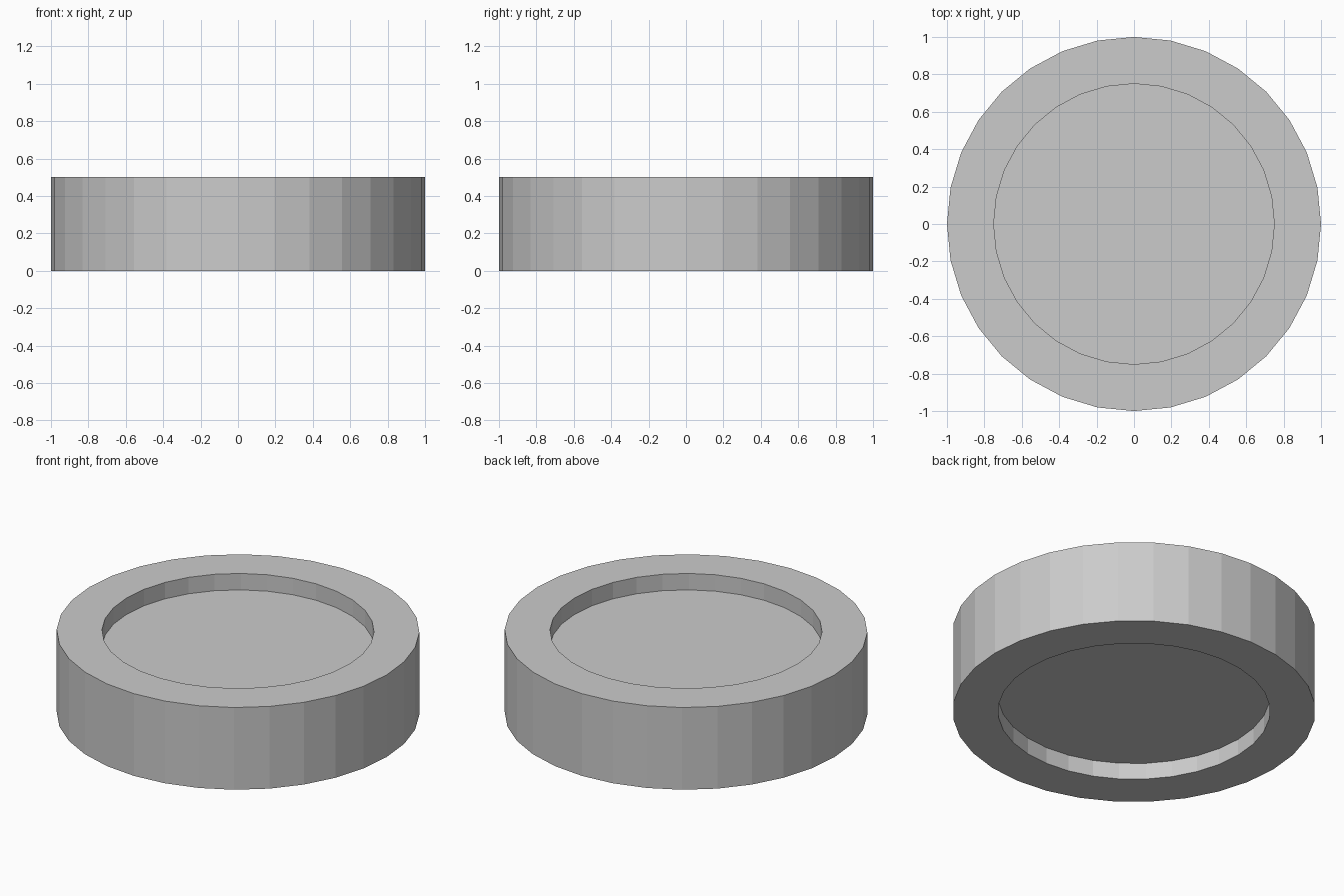
import bpy, bmesh
from math import cos, sin, tau

if "Cube" in bpy.data.objects:
    bpy.data.objects.remove(bpy.data.objects["Cube"])

SIDES = 32
# Half-section (radius, height), from the upper recess floor round to the lower recess ceiling
PROFILE = [(0.75, 0.4), (0.75, 0.5), (1.0, 0.5), (1.0, 0.0), (0.75, 0.0), (0.75, 0.1)]


def lathe(name, profile, sides):
    bm = bmesh.new()
    rings = [[bm.verts.new((r * cos(tau * i / sides), r * sin(tau * i / sides), z))
              for i in range(sides)] for r, z in profile]
    for a, b in zip(rings, rings[1:]):
        for i in range(sides):
            j = (i + 1) % sides
            bm.faces.new((a[i], a[j], b[j], b[i]))
    # Flat recess floors
    bm.faces.new(rings[0])
    bm.faces.new(rings[-1])
    bmesh.ops.recalc_face_normals(bm, faces=bm.faces)
    mesh = bpy.data.meshes.new(name)
    bm.to_mesh(mesh)
    bm.free()
    obj = bpy.data.objects.new(name, mesh)
    bpy.context.collection.objects.link(obj)
    return obj


# Thick disc with a shallow round recess in both faces
lathe("recessed_disc", PROFILE, SIDES)
